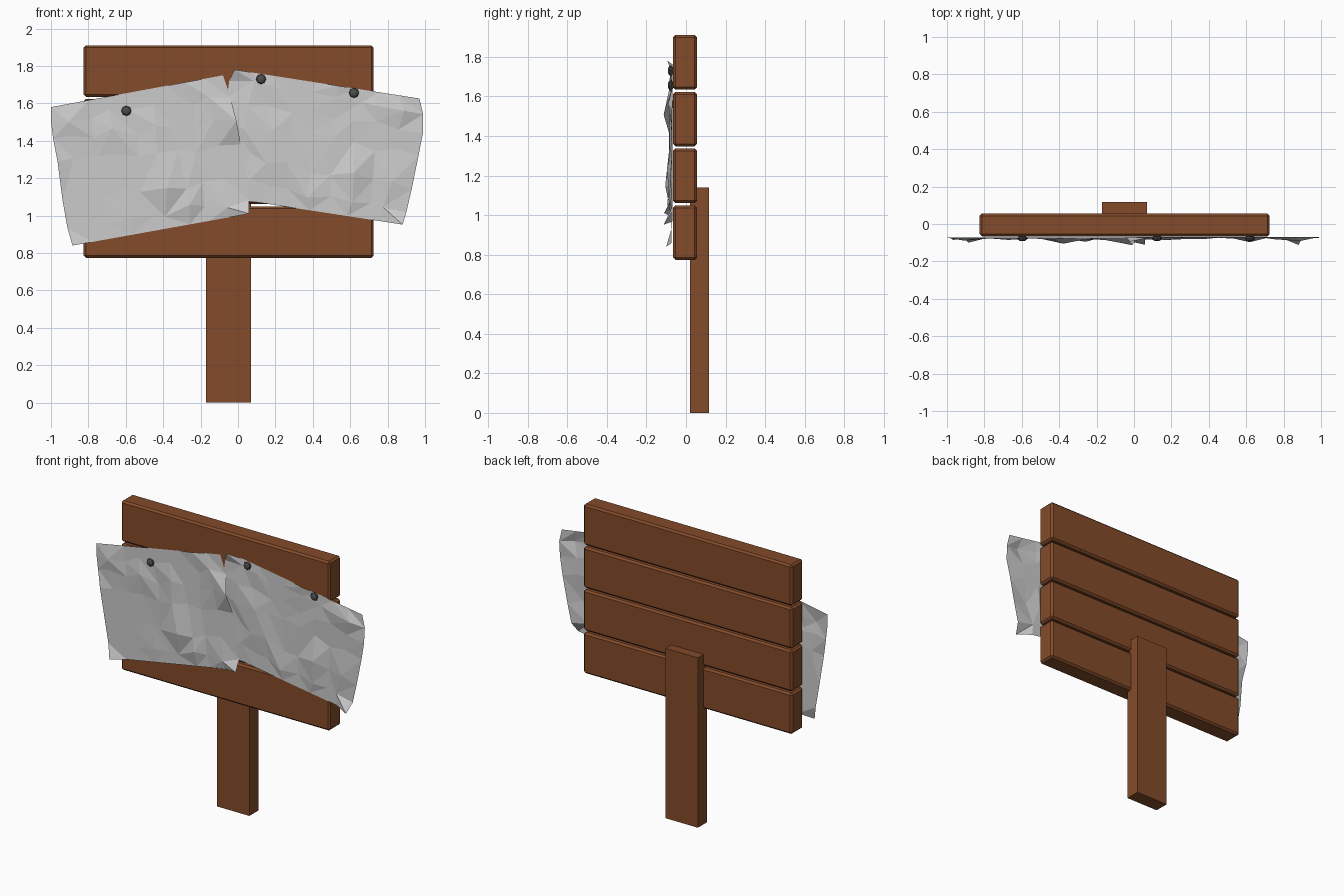
import bpy, bmesh, random
from mathutils import Vector

if "Cube" in bpy.data.objects:
    bpy.data.objects.remove(bpy.data.objects["Cube"])

random.seed(4)


def material(name, rgb):
    m = bpy.data.materials.new(name)
    m.diffuse_color = (*rgb, 1)
    m.use_nodes = True
    m.node_tree.nodes["Principled BSDF"].inputs["Base Color"].default_value = m.diffuse_color
    return m


WOOD = material("wood", (0.23, 0.07, 0.023))
IRON = material("dark_iron", (0.075, 0.075, 0.08))


def box(name, lo, hi, bevel=0):
    lo, hi = Vector(lo), Vector(hi)
    bpy.ops.mesh.primitive_cube_add(size=1, location=(lo + hi) / 2)
    ob = bpy.context.object
    ob.name = name
    ob.scale = hi - lo
    bpy.ops.object.transform_apply(location=False, rotation=False, scale=True)
    ob.data.materials.append(WOOD)
    if bevel:
        mod = ob.modifiers.new("Chamfer", 'BEVEL')
        mod.width = bevel
        mod.segments = 1
    return ob


def along(points, t):
    """Point at fraction t of a polyline with evenly spaced parameters."""
    f = t * (len(points) - 1)
    i = min(int(f), len(points) - 2)
    return Vector(points[i]).lerp(Vector(points[i + 1]), f - i)


def sheet(name, left, right, base_y, bumps, cols=9, rows=6):
    """Crumpled sheet: grid between two side edges, dents pushed towards the front."""
    bm = bmesh.new()
    grid = []
    for r in range(rows + 1):
        a, b = along(left, r / rows), along(right, r / rows)
        line = []
        for c in range(cols + 1):
            p = a.lerp(b, c / cols)
            y = base_y
            if 0 < r < rows and 0 < c < cols:
                p += Vector((random.uniform(-.025, .025), random.uniform(-.025, .025)))
                y -= random.choice((0, 0, 0, 0.004, 0.012))
            y -= bumps.get((r, c), 0)
            line.append(bm.verts.new((p.x, y, p.y)))
        grid.append(line)
    for r in range(rows):
        for c in range(cols):
            p, q = grid[r][c], grid[r][c + 1]
            s, t = grid[r + 1][c + 1], grid[r + 1][c]
            if random.random() < 0.5:
                tris = ((p, t, s), (p, s, q))
            else:
                tris = ((p, t, q), (q, t, s))
            for tri in tris:
                bm.faces.new(tri)
    me = bpy.data.meshes.new(name)
    bm.to_mesh(me)
    bm.free()
    ob = bpy.data.objects.new(name, me)
    bpy.context.collection.objects.link(ob)
    return ob


# Post behind the board
box("post", (-0.17, 0.02, 0), (0.07, 0.117, 1.14))

# Four horizontal planks
for i in range(4):
    z = 0.774 + i * 0.287
    box(f"plank_{i + 1}", (-0.825, -0.066, z), (0.725, 0.056, z + 0.275), 0.012)

# Two crumpled metal sheets, the left one overlapping the right one
sheet("left_sheet",
      [(-1, 1.58), (-1, 1.47), (-0.965, 1.29), (-0.925, 0.98), (-0.885, 0.84)],
      [(-0.08, 1.75), (-0.02, 1.57), (0.015, 1.38), (0.06, 1.12), (0.06, 1.01)],
      -0.073,
      {(6, 0): 0.027, (6, 9): 0.038, (2, 9): 0.04, (2, 8): 0.01, (4, 5): 0.02,
       (1, 1): 0.012, (3, 0): 0.012, (1, 8): 0.012, (5, 6): 0.01, (0, 7): 0.008})
sheet("right_sheet",
      [(-0.02, 1.78), (-0.06, 1.69), (-0.06, 1.5), (-0.03, 1.25), (-0.02, 1.09)],
      [(0.97, 1.626), (1.0, 1.50), (0.965, 1.32), (0.91, 1.05), (0.88, 0.952)],
      -0.069,
      {(6, 9): 0.043, (4, 6): 0.028, (3, 2): 0.012, (0, 0): 0.025, (1, 8): 0.01,
       (2, 9): 0.006, (5, 4): 0.012, (0, 5): 0.01})

# Round nail heads
for i, (x, z) in enumerate([(-0.597, 1.56), (0.123, 1.73), (0.62, 1.656)]):
    bpy.ops.mesh.primitive_uv_sphere_add(segments=8, ring_count=6, radius=0.027,
                                         location=(x, -0.077, z),
                                         rotation=(1.5708, 0, 0))
    nail = bpy.context.object
    nail.name = f"nail_{i + 1}"
    nail.scale = (1, 1, 0.55)
    nail.data.materials.append(IRON)
